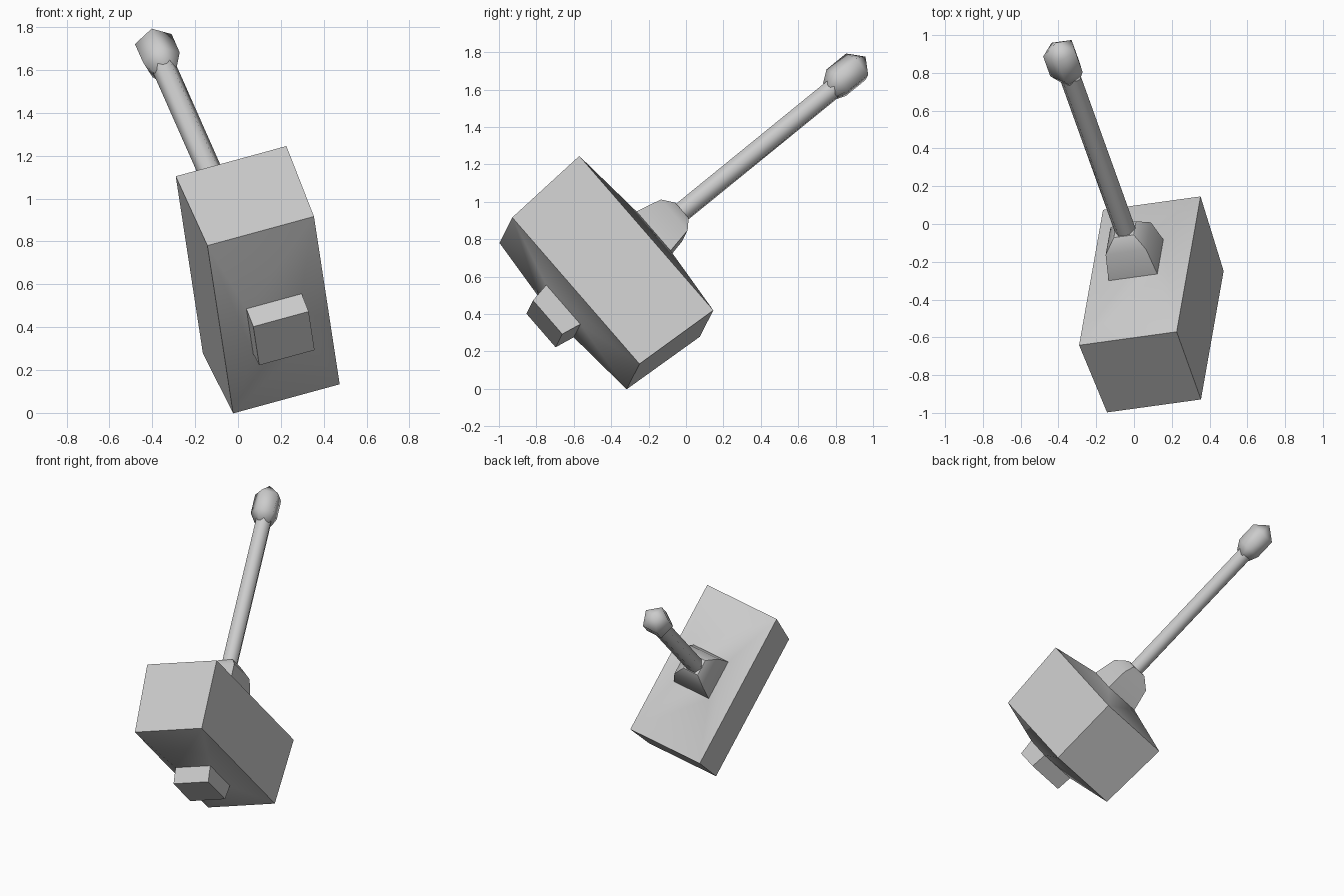
import bpy, bmesh, math
from mathutils import Matrix, Vector

cube = bpy.data.objects.get("Cube")
if cube:
    bpy.data.objects.remove(cube, do_unlink=True)

# Single grey material
grey = bpy.data.materials.new("plain grey")
grey.use_nodes = True
grey.diffuse_color = (0.6, 0.6, 0.6, 1)
grey.node_tree.nodes["Principled BSDF"].inputs["Base Color"].default_value = (0.6, 0.6, 0.6, 1)

# Hammer frame: local X = head width, local Y = head length, local Z = handle axis
axis = Vector((-0.27, 0.75, 0.61)).normalized()
width = Vector((0.96, 0.13, 0.26))
width = (width - axis * width.dot(axis)).normalized()
length = axis.cross(width)
pose = Matrix((width, length, axis)).transposed().to_4x4()
pose.translation = (0.10, -0.44, 0.606)


def rect(z, hx, hy):
    """Rectangular ring at height z."""
    return [(hx, hy, z), (-hx, hy, z), (-hx, -hy, z), (hx, -hy, z)]


def ngon(z, r, n, start, cy=0.0):
    """Regular ring of n points at height z."""
    return [(r * math.cos(start + i * math.tau / n),
             cy + r * math.sin(start + i * math.tau / n), z) for i in range(n)]


def loft(name, rings, angle, tip=None):
    """Skin a stack of rings, closing the ends flat or with a point."""
    bm = bmesh.new()
    loops = [[bm.verts.new(p) for p in ring] for ring in rings]
    n = len(loops[0])
    bm.faces.new(loops[0][::-1])
    for a, b in zip(loops, loops[1:]):
        for i in range(n):
            j = (i + 1) % n
            bm.faces.new((a[i], a[j], b[j], b[i]))
    if tip:
        point = bm.verts.new(tip)
        for i in range(n):
            bm.faces.new((loops[-1][i], loops[-1][(i + 1) % n], point))
    else:
        bm.faces.new(loops[-1])
    bmesh.ops.recalc_face_normals(bm, faces=bm.faces)
    mesh = bpy.data.meshes.new(name)
    bm.to_mesh(mesh)
    bm.free()
    mesh.materials.append(grey)
    ob = bpy.data.objects.new(name, mesh)
    ob.matrix_world = pose
    bpy.context.collection.objects.link(ob)
    bpy.ops.object.select_all(action='DESELECT')
    ob.select_set(True)
    bpy.context.view_layer.objects.active = ob
    bpy.ops.object.shade_smooth_by_angle(angle=math.radians(angle))
    return ob


# Head: bottom block, slightly bulged box, then tapered collar
loft("hammer_head", [
    rect(-0.425, 0.135, 0.12),
    rect(-0.313, 0.135, 0.14),
    rect(-0.245, 0.26, 0.522),
    rect(0.257, 0.27, 0.55),
    rect(0.333, 0.135, 0.14),
    rect(0.485, 0.112, 0.11),
    rect(0.55, 0.055, 0.055),
], 35)

# Handle shaft
loft("handle", [ngon(0.52, 0.058, 6, 0), ngon(1.68, 0.058, 6, 0)], 65)

# Five-sided pommel with a pointed cap
down = -math.pi / 2
loft("pommel", [
    ngon(1.62, 0.058, 5, down),
    ngon(1.685, 0.094, 5, down, -0.01),
    ngon(1.825, 0.094, 5, down, -0.01),
], 75, tip=(0, -0.025, 1.895))
